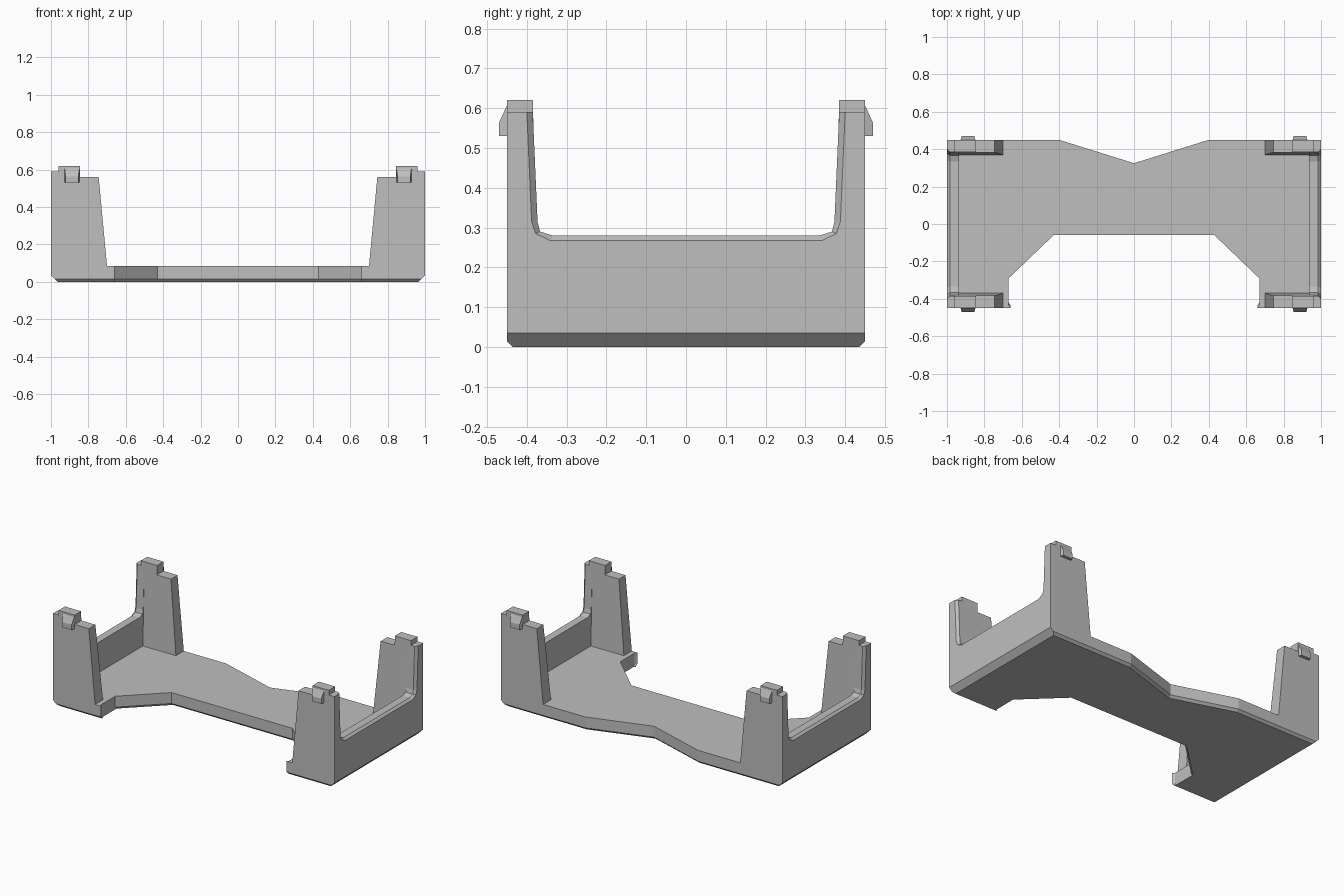
import bpy, bmesh

cube = bpy.data.objects.get("Cube")
if cube:
    bpy.data.objects.remove(cube, do_unlink=True)

SHADE = (0.52, 0.52, 0.52, 1)
grey = bpy.data.materials.new("plain_grey")
grey.use_nodes = True
grey.diffuse_color = SHADE
grey.node_tree.nodes["Principled BSDF"].inputs["Base Color"].default_value = SHADE


def loft(name, rings, mirror=(False, False)):
    """Skin a stack of matching closed rings, cap both ends, mirror the part."""
    bm = bmesh.new()
    loops = [[bm.verts.new(p) for p in ring] for ring in rings]
    n = len(loops[0])
    for a, b in zip(loops, loops[1:]):
        for i in range(n):
            j = (i + 1) % n
            bm.faces.new((a[i], a[j], b[j], b[i]))
    bm.faces.new(loops[0])
    bm.faces.new(loops[-1])
    bm.normal_update()
    bmesh.ops.recalc_face_normals(bm, faces=bm.faces)
    mesh = bpy.data.meshes.new(name)
    bm.to_mesh(mesh)
    bm.free()
    mesh.materials.append(grey)
    obj = bpy.data.objects.new(name, mesh)
    bpy.context.collection.objects.link(obj)
    if any(mirror):
        mod = obj.modifiers.new("mirror", 'MIRROR')
        mod.use_axis = (mirror[0], mirror[1], False)
        mod.use_mirror_merge = False


# Floor plate with a chamfered underside
half = [(0.43, -0.06), (0.67, -0.29), (0.67, -0.435), (0.66, -0.45),
        (1, -0.45), (1, 0.45), (0.40, 0.45)]
outline = half + [(0, 0.325)] + [(-x, y) for x, y in reversed(half)]


def floor_ring(z, end_inset, side_inset):
    ring = []
    for x, y in outline:
        if abs(x) == 1:
            x *= 1 - end_inset
        y += -side_inset if y > 0 else side_inset
        ring.append((x, y, z))
    return ring


loft("floor_plate", [floor_ring(0, 0.035, 0.015), floor_ring(0.015, 0.02, 0),
                     floor_ring(0.035, 0, 0), floor_ring(0.085, 0, 0)])

# End walls with a U-shaped opening whose outer rim is chamfered
TOP = 0.59
inner_rim = [(0.385, TOP), (0.373, 0.315), (0.367, 0.29), (0.335, 0.28)]
outer_rim = [(0.40, TOP), (0.388, 0.315), (0.378, 0.285), (0.34, 0.267)]


def wall_ring(x, rim):
    side = [(0.45, 0.035), (0.45, TOP)] + rim
    return [(x, y, z) for y, z in side + [(-y, z) for y, z in reversed(side)]]


loft("end_wall", [wall_ring(0.935, inner_rim), wall_ring(0.985, inner_rim),
                  wall_ring(1, outer_rim)], (True, False))

# Corner posts, stepped on top and tapering upwards
post = [(0.70, 0.08), (0.745, 0.56), (0.845, 0.56), (0.845, 0.62), (0.96, 0.62), (0.96, 0.08)]
loft("corner_post", [[(x, 0.37 + 0.028 * (z - 0.08), z) for x, z in post],
                     [(x, 0.45, z) for x, z in post]], (True, True))

# Snap hooks on the outer faces of the posts
hook = [(0.44, 0.53), (0.47, 0.53), (0.47, 0.563), (0.445, 0.618), (0.44, 0.618)]


def hook_ring(x, toward):
    return [(x + toward * (y - 0.44) * 0.3, y, z) for y, z in hook]


loft("snap_hook", [hook_ring(0.845, 1), hook_ring(0.93, -1)], (True, True))
